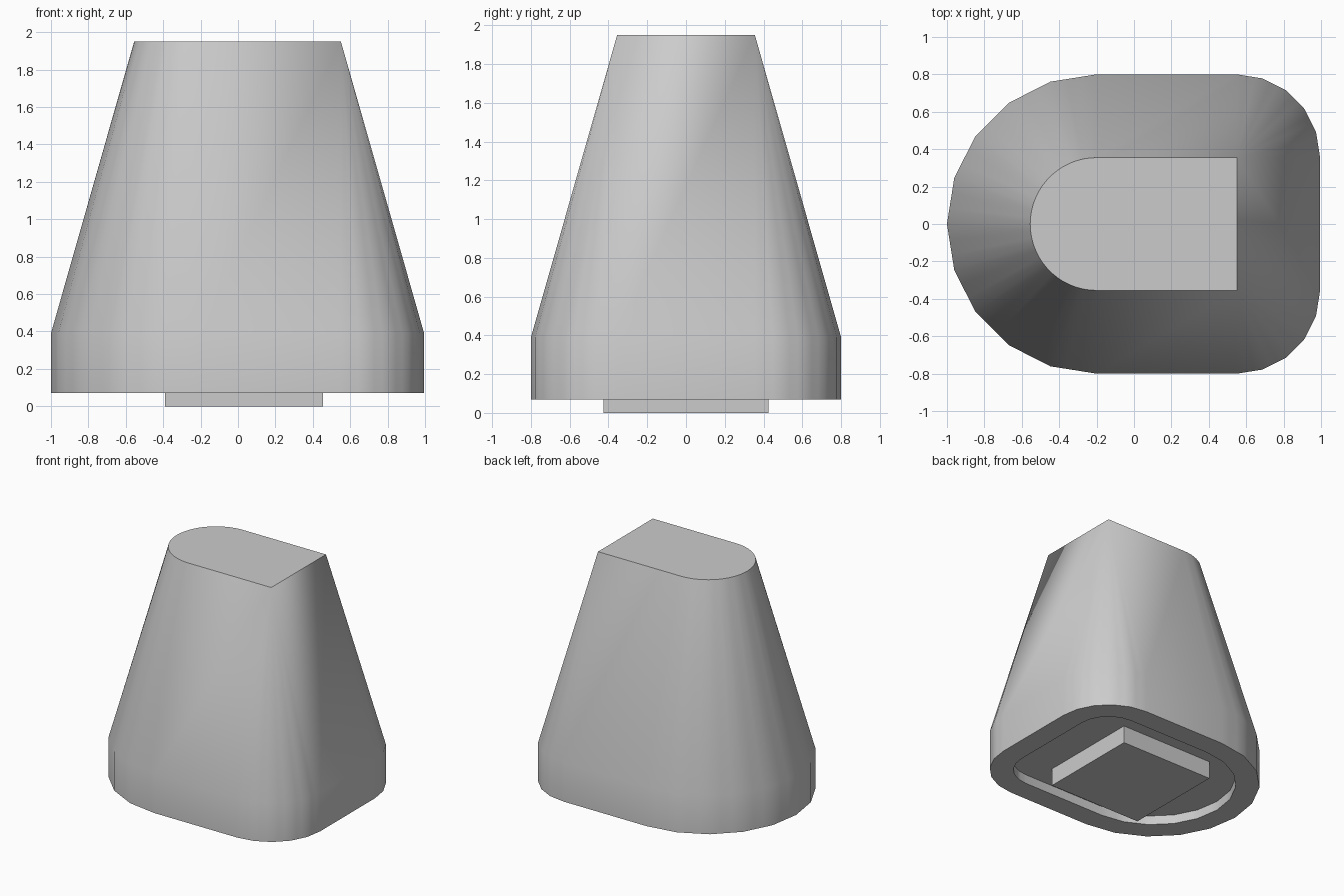
import bpy, bmesh, math
from mathutils import Vector

cube = bpy.data.objects.get("Cube")
if cube:
    bpy.data.objects.remove(cube, do_unlink=True)

grey = bpy.data.materials.new("light grey")
grey.use_nodes = True
grey.diffuse_color = (0.6, 0.6, 0.6, 1)
grey.node_tree.nodes["Principled BSDF"].inputs["Base Color"].default_value = (0.6, 0.6, 0.6, 1)

CORE = 0.355            # half width of the D-shaped top
BACK, FRONT = -0.2, 0.55  # arc centre and flat end along x
STEP, FINE = 18, 3      # degrees per facet, subdivisions per facet


def direction(i, faceted):
    """Unit vector at fine step i; faceted ones lie on straight chords."""
    def at(a):
        return Vector((math.cos(math.radians(a)), math.sin(math.radians(a))))
    if not faceted:
        return at(i * STEP / FINE)
    whole, part = divmod(i, FINE)
    return at(whole * STEP).lerp(at((whole + 1) * STEP), part / FINE)


def d_ring(bm, offset, z):
    """D outline grown outward by offset, counter-clockwise from the +x end."""
    quarter = 90 // STEP * FINE
    faceted = offset > 0
    pts = [Vector((FRONT, CORE)) + offset * direction(i, faceted)
           for i in range(quarter + 1)]
    pts += [Vector((BACK, 0)) + (CORE + offset) * direction(i, faceted)
            for i in range(quarter, 3 * quarter + 1)]
    pts += [Vector((FRONT, -CORE)) + offset * direction(i, faceted)
            for i in range(3 * quarter, 4 * quarter + 1)]
    return [bm.verts.new((p.x, p.y, z)) for p in pts]


def finish(bm, name):
    bmesh.ops.remove_doubles(bm, verts=bm.verts, dist=0.0001)
    bmesh.ops.recalc_face_normals(bm, faces=bm.faces)
    mesh = bpy.data.meshes.new(name)
    bm.to_mesh(mesh)
    bm.free()
    mesh.materials.append(grey)
    obj = bpy.data.objects.new(name, mesh)
    bpy.context.collection.objects.link(obj)
    return obj


# Tapered body: recess floor, recess wall, rim, upright band, taper, top
bm = bmesh.new()
sections = [(0.265, 0.145), (0.265, 0.07), (0.445, 0.07), (0.445, 0.39), (0, 1.95)]
rings = [d_ring(bm, offset, z) for offset, z in sections]
for low, high in zip(rings, rings[1:]):
    for i in range(len(low)):
        j = (i + 1) % len(low)
        bm.faces.new((low[i], low[j], high[j], high[i]))
bm.faces.new(rings[0])
bm.faces.new(rings[-1])
body = finish(bm, "tapered_body")
bpy.ops.object.select_all(action='DESELECT')
body.select_set(True)
bpy.context.view_layer.objects.active = body
bpy.ops.object.shade_smooth_by_angle(angle=math.radians(30))

# Square locating block under the recess
bm = bmesh.new()
bmesh.ops.create_cube(bm, size=1)
bmesh.ops.scale(bm, vec=(0.845, 0.85, 0.15), verts=bm.verts)
bmesh.ops.translate(bm, vec=(0.033, 0, 0.075), verts=bm.verts)
finish(bm, "base_block")
